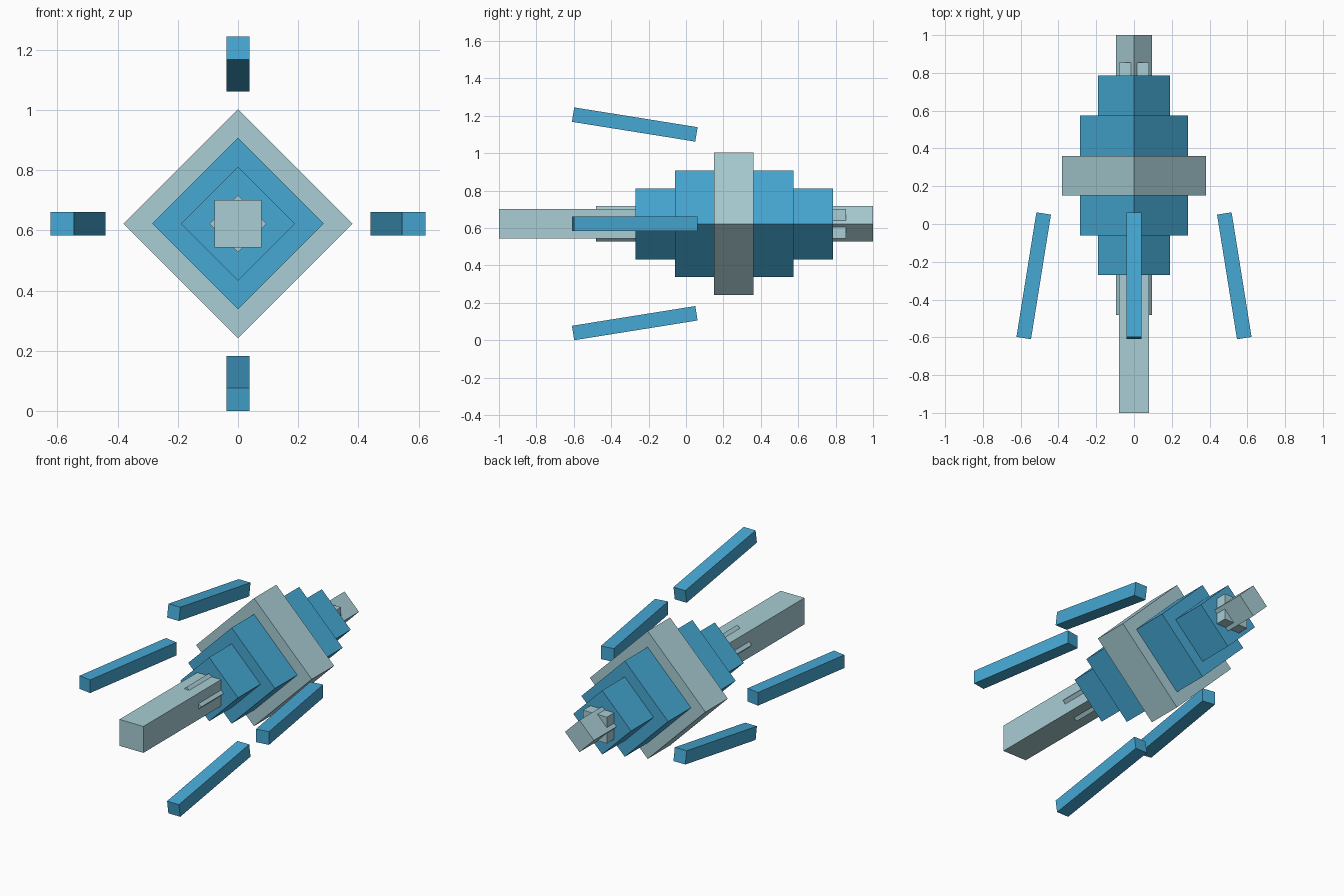
import bpy, bmesh, math
from mathutils import Matrix

if "Cube" in bpy.data.objects:
    bpy.data.objects.remove(bpy.data.objects["Cube"])

ZC = 0.6225  # height of the long axis


def material(name, rgb):
    m = bpy.data.materials.new(name)
    m.diffuse_color = (*rgb, 1.0)
    m.use_nodes = True
    m.node_tree.nodes["Principled BSDF"].inputs["Base Color"].default_value = m.diffuse_color
    return m


GREY = material("pale_grey_blue", (0.392, 0.610, 0.658))
BLUE = material("bright_blue", (0.061, 0.392, 0.658))


def box(name, size, matrix, mat):
    """Unit cube scaled to size, then placed by matrix relative to the axis."""
    mesh = bpy.data.meshes.new(name)
    bm = bmesh.new()
    bmesh.ops.create_cube(bm, size=1.0, matrix=matrix @ Matrix.Diagonal((*size, 1.0)))
    bm.to_mesh(mesh)
    bm.free()
    mesh.materials.append(mat)
    ob = bpy.data.objects.new(name, mesh)
    ob.location.z = ZC
    bpy.context.collection.objects.link(ob)
    return ob


def along_y(name, side, y0, y1, mat, roll=0.0):
    """Square bar along y, rolled about its own axis."""
    m = Matrix.Translation((0, (y0 + y1) / 2, 0)) @ Matrix.Rotation(math.radians(roll), 4, 'Y')
    return box(name, (side, y1 - y0, side), m, mat)


# Nested diamond hull sections: name, half diagonal, y range, colour
for name, r, y0, y1, mat in [
    ("hull_middle_ring", 0.380, 0.150, 0.360, GREY),
    ("hull_inner_step", 0.285, -0.060, 0.575, BLUE),
    ("hull_outer_step", 0.190, -0.271, 0.787, BLUE),
    ("hull_core", 0.095, -0.482, 1.000, GREY),
]:
    along_y(name, r * math.sqrt(2), y0, y1, mat, roll=45)

# Square shaft running through the hull to the front tip
along_y("centre_shaft", 0.157, -1.000, 0.855, GREY)

# Four floating fins, flaring outward toward the front
for i, side in enumerate(("top", "right", "bottom", "left")):
    m = (Matrix.Rotation(math.radians(90 * i), 4, 'Y')
         @ Matrix.Translation((0, -0.274, 0.531))
         @ Matrix.Rotation(math.radians(-9.1), 4, 'X'))
    box(side + "_fin", (0.078, 0.668, 0.078), m, BLUE)
